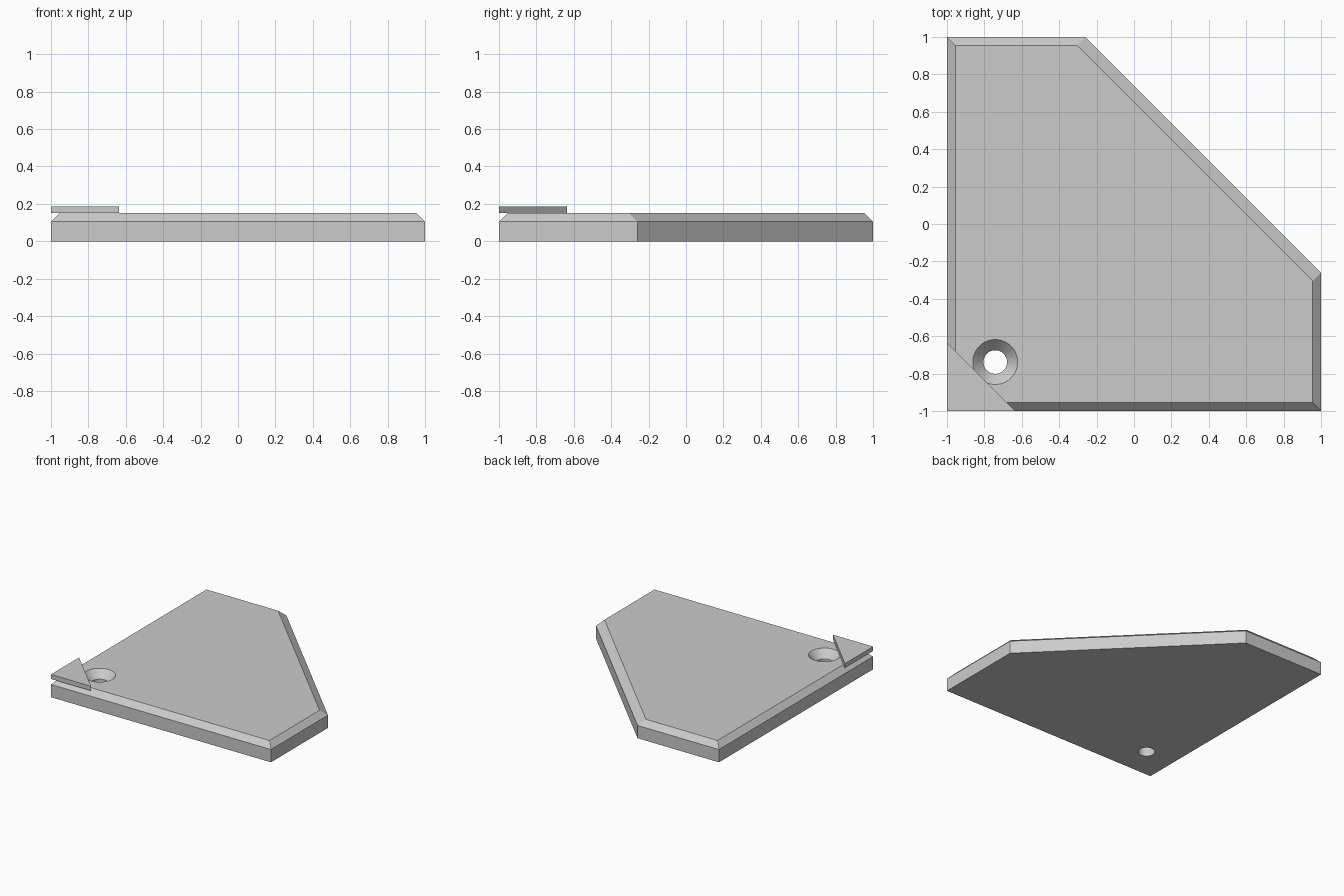
import bpy
import bmesh
import math

cube = bpy.data.objects.get("Cube")
if cube:
    bpy.data.objects.remove(cube, do_unlink=True)

grey = bpy.data.materials.new("light grey")
grey.use_nodes = True
colour = (0.6, 0.6, 0.6, 1)
grey.diffuse_color = colour
grey.node_tree.nodes["Principled BSDF"].inputs["Base Color"].default_value = colour


def loft(name, rings):
    """Solid through a stack of (outline, height) rings, capped at both ends."""
    bm = bmesh.new()
    loops = [[bm.verts.new((x, y, z)) for x, y in outline] for outline, z in rings]
    for low, high in zip(loops, loops[1:]):
        for i in range(len(low)):
            j = (i + 1) % len(low)
            bm.faces.new((low[i], low[j], high[j], high[i]))
    bm.faces.new(loops[0][::-1])
    bm.faces.new(loops[-1])
    mesh = bpy.data.meshes.new(name)
    bm.to_mesh(mesh)
    bm.free()
    mesh.materials.append(grey)
    obj = bpy.data.objects.new(name, mesh)
    bpy.context.collection.objects.link(obj)
    return obj


def circle(radius, cx=-0.742, cy=-0.738, sides=64):
    angles = [2 * math.pi * i / sides for i in range(sides)]
    return [(cx + radius * math.cos(a), cy + radius * math.sin(a)) for a in angles]


# Plate: a square with one corner cut off and a bevelled top rim
BEVEL, TOP = 0.045, 0.15
outline = [(-1, -1), (1, -1), (1, -0.26), (-0.26, 1), (-1, 1)]
inner = [(max(x - BEVEL, -1 + BEVEL), max(y - BEVEL, -1 + BEVEL)) for x, y in outline]
plate = loft("plate", [(outline, 0), (outline, TOP - BEVEL), (inner, TOP)])

# Countersunk screw hole
HOLE, HEAD, DEPTH = 0.063, 0.12, 0.062
cutter = loft("screw_hole_cutter", [
    (circle(HOLE), -0.1),
    (circle(HOLE), TOP - DEPTH),
    (circle(2 * HEAD - HOLE), TOP + DEPTH),
])
cutter.hide_render = True
cut = plate.modifiers.new("screw hole", 'BOOLEAN')
cut.operation = 'DIFFERENCE'
cut.solver = 'EXACT'
cut.object = cutter
bpy.context.view_layer.objects.active = plate
plate.select_set(True)
bpy.ops.object.modifier_apply(modifier=cut.name)
bpy.data.objects.remove(cutter, do_unlink=True)
bpy.ops.object.shade_smooth_by_angle(angle=math.radians(25))

# Thin triangular tab on the front right corner
corner = [(-1, -1), (-0.635, -1), (-1, -0.635)]
loft("corner_tab", [(corner, TOP), (corner, 0.187)])
